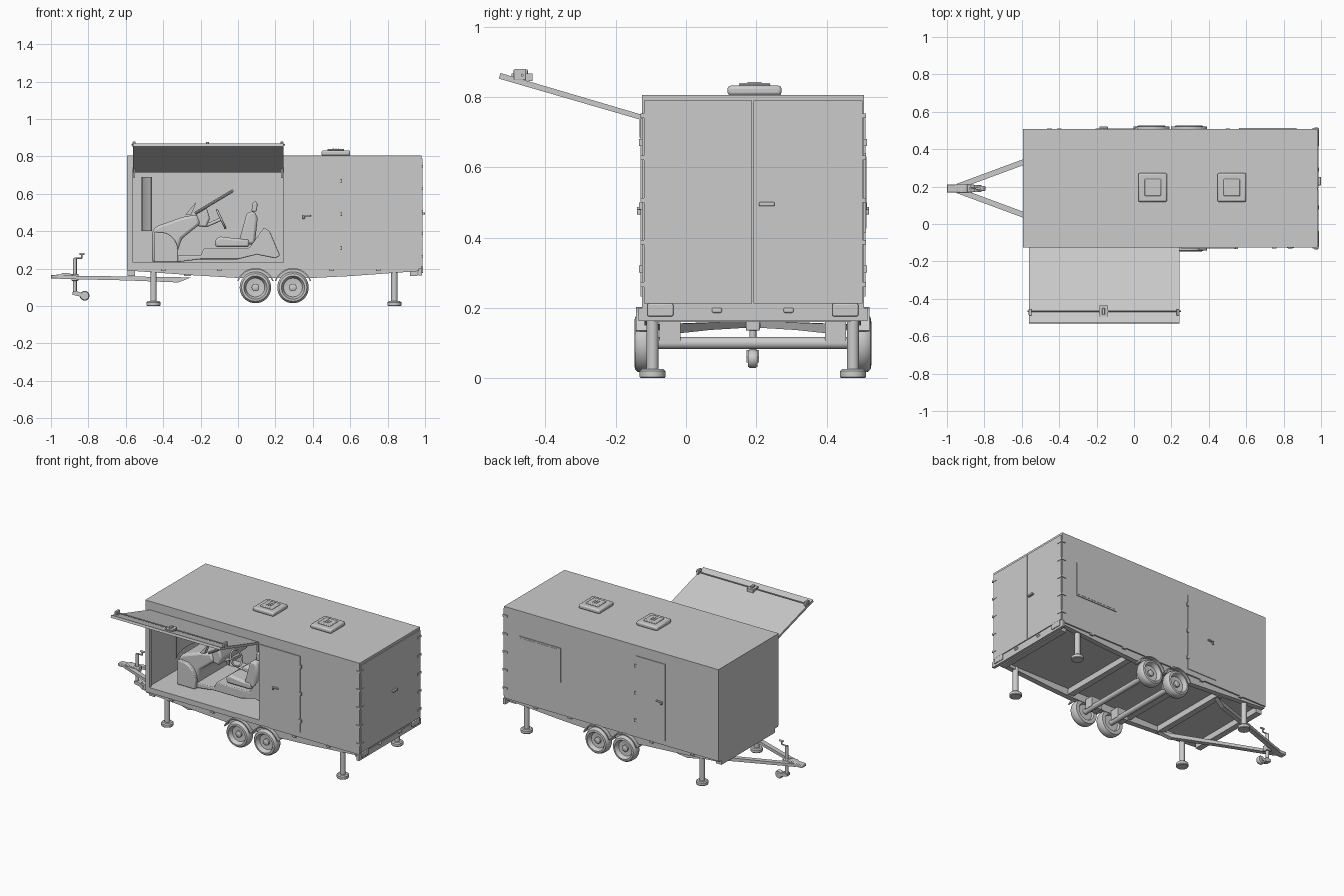
import bpy, bmesh, math
from mathutils import Vector

CY = 0.19  # centre line of the trailer in y


def finish(name, bm, bevel=0, smooth=False, seg=2):
    bmesh.ops.recalc_face_normals(bm, faces=bm.faces)
    me = bpy.data.meshes.new(name)
    bm.to_mesh(me)
    bm.free()
    ob = bpy.data.objects.new(name, me)
    bpy.context.collection.objects.link(ob)
    if bevel:
        m = ob.modifiers.new("bevel", 'BEVEL')
        m.width, m.segments, m.limit_method = bevel, seg, 'ANGLE'
    if smooth:
        bpy.ops.object.select_all(action='DESELECT')
        ob.select_set(True)
        bpy.context.view_layer.objects.active = ob
        bpy.ops.object.shade_smooth_by_angle(angle=math.radians(35))
    return ob


def prism(name, pts, a, b, axis='y', bevel=0, smooth=False):
    """Extrude a 2D outline along an axis from a to b."""
    place = {'x': lambda p, t: (t, p[0], p[1]), 'y': lambda p, t: (p[0], t, p[1]),
             'z': lambda p, t: (p[0], p[1], t)}[axis]
    bm = bmesh.new()
    lo = [bm.verts.new(place(p, a)) for p in pts]
    hi = [bm.verts.new(place(p, b)) for p in pts]
    bm.faces.new(lo)
    bm.faces.new(hi)
    for i in range(len(pts)):
        j = (i + 1) % len(pts)
        bm.faces.new((lo[i], lo[j], hi[j], hi[i]))
    return finish(name, bm, bevel, smooth)


def box(name, x0, x1, y0, y1, z0, z1, bevel=0):
    return prism(name, [(x0, y0), (x1, y0), (x1, y1), (x0, y1)], z0, z1, 'z', bevel, bevel > 0)


def lathe(name, profile, centre, axis, n=32):
    """Revolve (radius, height) points around an axis direction."""
    rot = Vector((0, 0, 1)).rotation_difference(Vector(axis))
    bm = bmesh.new()
    rings = []
    for r, h in profile:
        rings.append([bm.verts.new(Vector(centre) + rot @ Vector(
            (r * math.cos(math.tau * k / n), r * math.sin(math.tau * k / n), h))) for k in range(n)])
    for p, q in zip(rings, rings[1:]):
        for k in range(n):
            bm.faces.new((p[k], p[(k + 1) % n], q[(k + 1) % n], q[k]))
    bm.faces.new(rings[0])
    bm.faces.new(rings[-1])
    return finish(name, bm, 0, True)


def rod(name, p, q, r, n=16):
    d = Vector(q) - Vector(p)
    return lathe(name, [(r, 0), (r, d.length)], p, d.normalized(), n)


def arc(cx, cz, r, a0, a1, n):
    return [(cx + r * math.cos(math.radians(a0 + (a1 - a0) * i / n)),
             cz + r * math.sin(math.radians(a0 + (a1 - a0) * i / n))) for i in range(n + 1)]


# Trailer body: hollow shell, two rooms, one open side hatch
body = box("trailer_body", -0.593, 0.98, -0.125, 0.507, 0.198, 0.806)
cuts = [box("room_cut", -0.573, 0.243, -0.105, 0.487, 0.232, 0.786),
        box("rear_room_cut", 0.258, 0.96, -0.105, 0.487, 0.232, 0.786),
        box("hatch_cut", -0.562, 0.242, -0.2, 0.0, 0.2325, 0.738)]
bpy.context.view_layer.objects.active = body
for c in cuts:
    m = body.modifiers.new("cut", 'BOOLEAN')
    m.operation, m.object, m.solver = 'DIFFERENCE', c, 'EXACT'
    bpy.ops.object.modifier_apply(modifier=m.name)
    bpy.data.objects.remove(c)

# Raised hatch flap with locking bar
prism("hatch_flap", [(-0.06, 0.715), (-0.06, 0.73), (-0.528, 0.868), (-0.532, 0.852)], -0.562, 0.242, 'x')
rod("hatch_lock_bar", (-0.57, -0.466, 0.862), (0.25, -0.466, 0.862), 0.004, 10)
for x in (-0.555, 0.235):
    box("hatch_lock_clamp", x - 0.008, x + 0.008, -0.49, -0.455, 0.848, 0.879, 0.003)
    box("hatch_bracket", x - 0.005, x + 0.005, -0.132, -0.11, 0.685, 0.738)
box("hatch_handle_plate", -0.185, -0.14, -0.497, -0.437, 0.845, 0.866)
box("hatch_handle", -0.17, -0.155, -0.485, -0.45, 0.86, 0.878, 0.003)

# Side doors, window, rear doors
box("front_side_door", 0.25, 0.546, -0.130, -0.124, 0.232, 0.738)
box("back_side_door", -0.205, 0.01, 0.506, 0.511, 0.232, 0.738)
for k in range(3):
    z = 0.3 + 0.18 * k
    box("front_door_hinge", 0.538, 0.556, -0.134, -0.124, z, z + 0.02)
    box("back_door_hinge", 0.004, 0.02, 0.506, 0.515, z, z + 0.02)
for x, s, y in ((0.345, -1, -0.128), (-0.185, 1, 0.509)):
    ya, yb = sorted((y, y + s * 0.012))
    box("door_handle", x, x + 0.045, ya, yb, 0.478, 0.487, 0.003)
    box("door_lock", x + 0.0, x + 0.012, ya, yb, 0.465, 0.487, 0.003)
box("window_frame", 0.562, 0.87, 0.506, 0.512, 0.415, 0.64)
box("window_pane", 0.572, 0.86, 0.506, 0.5135, 0.425, 0.63)
for y0, y1 in ((-0.12, CY - 0.002), (CY + 0.002, 0.502)):
    box("rear_door", 0.978, 0.986, y0, y1, 0.212, 0.79)
for y in (-0.13, 0.472):
    for k in range(5):
        z = 0.26 + 0.12 * k
        box("rear_hinge", 0.955, 0.989, y, y + 0.04, z, z + 0.013)
box("rear_handle", 0.985, 1.0, 0.207, 0.252, 0.489, 0.501, 0.003)

# Rear bumper panel with lights
box("rear_bumper", 0.965, 0.983, -0.135, 0.516, 0.162, 0.2)
for s in (-1, 1):
    y = CY + s * 0.263
    box("rear_light", 0.98, 0.99, y - 0.037, y + 0.037, 0.176, 0.212, 0.004)
    box("marker_light", 0.98, 0.988, CY + s * 0.102 - 0.014, CY + s * 0.102 + 0.014, 0.186, 0.2, 0.005)

# Roof vents
for x in (0.1, 0.523):
    for h, z0, z1 in ((0.077, 0.804, 0.832), (0.045, 0.83, 0.840)):
        box("roof_vent", x - h, x + h, 0.195 - h, 0.195 + h, z0, z1, 0.009)
    for k in (-1, 0, 1):
        box("vent_slot", x + k * 0.014 - 0.003, x + k * 0.014 + 0.003, 0.175, 0.215, 0.838, 0.842)

# Chassis: side rails, cross members, drawbar
rail = [(-0.593, 0.2), (-0.593, 0.19), (-0.25, 0.165), (0.0, 0.15), (0.4, 0.15), (0.6, 0.16),
        (0.97, 0.187), (0.97, 0.2)]
for s in (-1, 1):
    e = CY + s * 0.308
    prism("side_rail", rail, *sorted((e, e - s * 0.035)))
    for x in (-0.4, -0.1, 0.5, 0.75):
        box("side_marker", x - 0.012, x + 0.012, *sorted((e, e + s * 0.012)), 0.188, 0.2)
    # drawbar arm, splayed towards the coupling
    arm = prism("drawbar_arm", [(-0.95, 0.145), (-0.95, 0.163), (-0.25, 0.153), (-0.32, 0.126), (-0.6, 0.137)],
                -0.016, 0.016)
    for v in arm.data.vertices:
        v.co.y += CY + s * (0.008 + 0.37 * (v.co.x + 0.95))
for x in (-0.57, -0.27, -0.02, 0.42, 0.94):
    box("cross_member", x - 0.02, x + 0.02, CY - 0.28, CY + 0.28, 0.16, 0.2)
prism("coupling", [(-1, 0.147), (-1, 0.166), (-0.95, 0.168), (-0.94, 0.176), (-0.9, 0.176), (-0.88, 0.163),
                   (-0.86, 0.145)], CY - 0.022, CY + 0.022, 'y', 0.004, True)

# Jockey wheel with crank
rod("jockey_tube", (-0.872, CY, 0.07), (-0.872, CY, 0.255), 0.010)
rod("jockey_crank_arm", (-0.875, CY, 0.255), (-0.835, CY, 0.255), 0.004)
rod("jockey_crank", (-0.835, CY, 0.255), (-0.835, CY, 0.278), 0.004)
rod("jockey_crank_grip", (-0.847, CY, 0.278), (-0.82, CY, 0.278), 0.006)
box("jockey_clamp", -0.89, -0.852, CY - 0.02, CY + 0.02, 0.135, 0.172, 0.004)
prism("jockey_fork", [(-0.885, 0.075), (-0.885, 0.06), (-0.82, 0.045), (-0.815, 0.06), (-0.86, 0.08)],
      CY - 0.018, CY + 0.018)
lathe("jockey_wheel", [(0.012, -0.014), (0.022, -0.014), (0.026, -0.008), (0.026, 0.008), (0.022, 0.014),
                       (0.012, 0.014)], (-0.82, CY, 0.055), (0, 1, 0), 24)

# Road wheels, axles, mudguards
tyre = [(0.025, 0.0), (0.05, 0.003), (0.056, 0.02), (0.062, 0.03), (0.074, 0.028), (0.081, 0.02), (0.084, 0.008),
        (0.084, -0.018), (0.078, -0.03), (0.056, -0.03), (0.05, -0.015)]
for x in (0.093, 0.294):
    rod("axle", (x, CY - 0.29, 0.1), (x, CY + 0.29, 0.1), 0.017)
    for s in (-1, 1):
        y = CY + s * 0.307
        lathe("road_wheel", tyre, (x, y, 0.099), (0, s, 0), 36)
        lathe("wheel_hub", [(0.02, 0), (0.02, 0.012), (0.014, 0.016)], (x, y, 0.099), (0, s, 0), 20)
        prism("mudguard", arc(x, 0.1, 0.103, 20, 160, 16) + arc(x, 0.1, 0.096, 160, 20, 16),
              y - 0.025, y + 0.025, 'y', 0, True)
        box("suspension_arm", x - 0.06, x + 0.02, *sorted((CY + s * 0.205, CY + s * 0.265)), 0.1, 0.165)

# Stabiliser legs
for x in (-0.452, 0.836):
    for s in (-1, 1):
        lathe("stabiliser_leg", [(0.034, 0), (0.037, 0.004), (0.037, 0.02), (0.03, 0.026), (0.017, 0.026),
                                 (0.017, 0.2)], (x, CY + s * 0.285, 0), (0, 0, 1))

# Interior: curved screen and cut-away car simulator
plan = arc(-0.15, CY, 0.365, 210, 150, 14)
prism("curved_screen", plan + arc(-0.15, CY, 0.357, 150, 210, 14), 0.4, 0.69, 'z', 0, True)
hood = [(-0.46, 0.234), (-0.46, 0.395), (-0.44, 0.425), (-0.3, 0.475), (-0.22, 0.49), (-0.2, 0.44),
        (-0.3, 0.36), (-0.32, 0.3), (-0.32, 0.234)]
prism("car_front", hood, 0.03, 0.35, 'y', 0.015, True)
wing = [(-0.45, 0.234), (-0.45, 0.395)] + arc(-0.42, 0.295, 0.1, 80, 0, 8) + [(-0.32, 0.234)]
for y in (0.005, 0.345):
    prism("car_wing", wing, y, y + 0.03, 'y', 0.006, True)
    rod("windscreen_pillar", (-0.23, y + 0.02, 0.495), (-0.03, y + 0.02, 0.615), 0.008, 10)
rod("windscreen_header", (-0.03, 0.025, 0.615), (-0.03, 0.365, 0.615), 0.008, 10)
prism("wing_mirror", [(-0.28, 0.49), (-0.225, 0.555), (-0.23, 0.535), (-0.25, 0.49)], 0.0, 0.03)
prism("dashboard", [(-0.23, 0.43), (-0.22, 0.505), (-0.17, 0.53), (-0.15, 0.47), (-0.17, 0.42)],
      0.04, 0.34, 'y', 0.01, True)
prism("car_floor", [(-0.33, 0.234), (-0.33, 0.27), (-0.2, 0.27), (-0.18, 0.31), (0.06, 0.31), (0.14, 0.42),
                    (0.17, 0.4), (0.225, 0.27), (0.2, 0.255), (0.1, 0.275), (0.0, 0.25), (-0.2, 0.25)],
      0.03, 0.35, 'y', 0.005, True)
rod("steering_column", (-0.17, 0.11, 0.43), (-0.09, 0.11, 0.465), 0.009)
bpy.ops.mesh.primitive_torus_add(location=(-0.09, 0.11, 0.465), rotation=(0, math.radians(65), 0),
                                 major_radius=0.052, minor_radius=0.006, major_segments=28, minor_segments=8)
bpy.context.object.name = "steering_wheel"
bpy.ops.object.shade_smooth()
box("steering_spoke", -0.094, -0.086, 0.06, 0.16, 0.458, 0.472)
cushion = [(-0.12, 0.315), (-0.125, 0.35), (-0.1, 0.372), (0.0, 0.36), (0.06, 0.36), (0.06, 0.315)]
back = [(0.0, 0.33), (0.045, 0.49), (0.06, 0.505), (0.09, 0.505), (0.105, 0.47), (0.09, 0.33)]
head = [(0.072, 0.505), (0.078, 0.555), (0.098, 0.56), (0.105, 0.545), (0.1, 0.505)]
for y in (0.11, 0.27):
    prism("seat_cushion", cushion, y - 0.062, y + 0.062, 'y', 0.012, True)
    prism("seat_back", back, y - 0.058, y + 0.058, 'y', 0.014, True)
    prism("headrest", head, y - 0.03, y + 0.03, 'y', 0.007, True)
